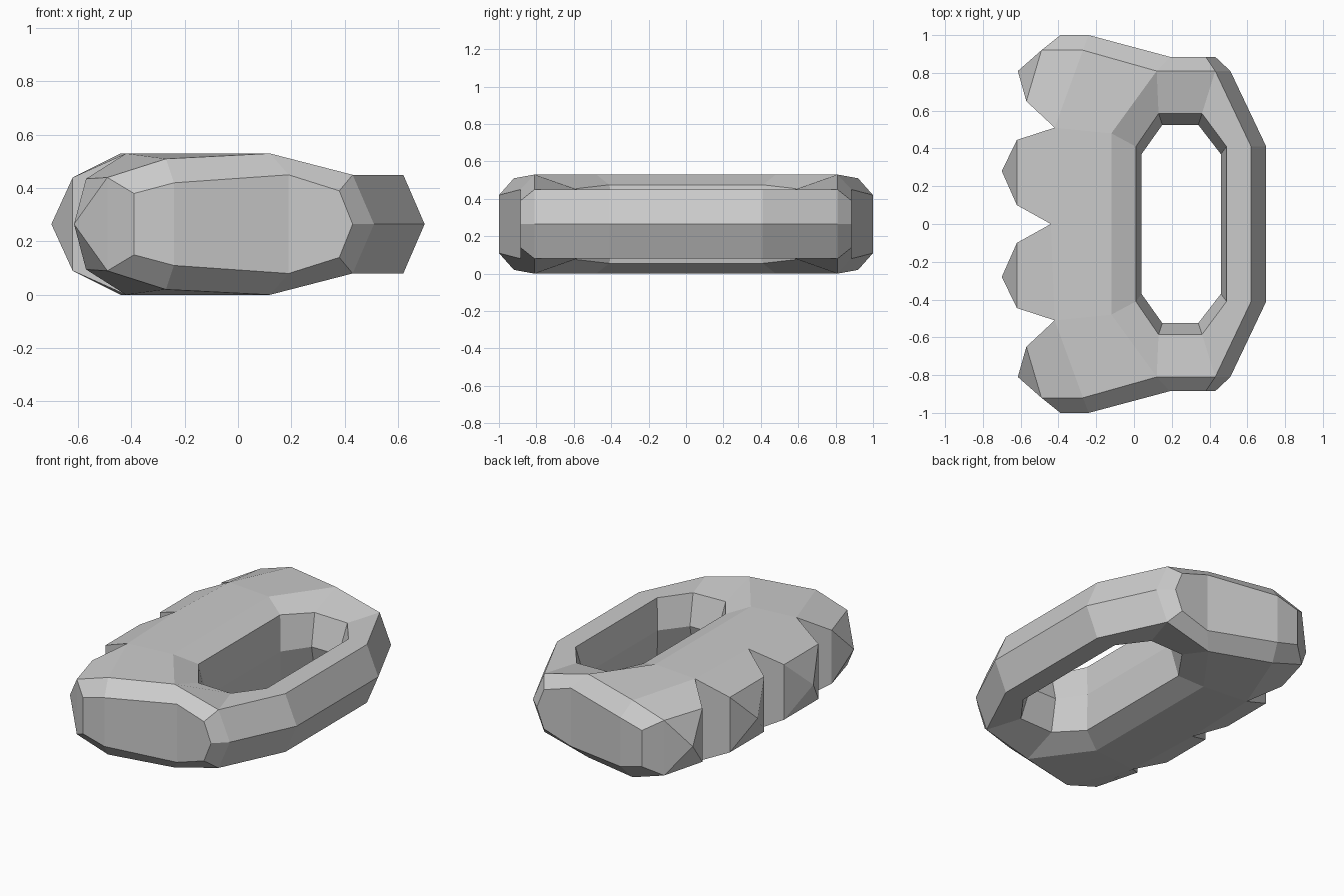
import bpy, bmesh
from mathutils import Matrix

if "Cube" in bpy.data.objects:
    bpy.data.objects.remove(bpy.data.objects["Cube"])

MID = 0.265  # height of the horizontal symmetry plane

# Named corner points of one quarter (upper half, +y side), z measured from the mid plane
P = {
    # finger scallops: valleys, bump corners, bump tips
    "Va": (-.44, 0, .265), "Vb": (-.42, .51, .265),
    "Ba": (-.62, .10, .175), "Bb": (-.62, .445, .175), "Bc": (-.57, .65, .17),
    "Ta": (-.70, .28, 0), "Tb": (-.615, .81, 0),
    # upper bevel and end side
    "Ua": (-.49, .92, .175), "Ub": (-.27, .92, .245), "Uc": (.12, .81, .265), "Ud": (.43, .81, .185),
    "Sa": (-.39, 1, .115), "Sb": (-.24, 1, .155), "Sc": (.19, .885, .185),
    "Sd": (.38, .885, .125), "Se": (.43, .885, 0),
    # fold before the hole, ring outside
    "F": (-.12, .48, .265), "O": (.62, .41, .185), "Ma": (.51, .81, 0), "Mb": (.70, .41, 0),
    # hole rim and hole waist
    "Ha": (.01, .41, .21), "Hb": (.13, .585, .19), "Hc": (.36, .585, .185), "Hd": (.49, .41, .185),
    "ha": (.04, .37, 0), "hb": (.15, .525, 0), "hc": (.34, .525, 0), "hd": (.46, .37, 0),
}

# Suffix 0 puts the point on y = 0, suffix _ drops it to the mid plane
TOP = ["Va Ba Bb Vb", "Vb Bc Ua Ub", "Va Vb F F0", "Vb Ub Uc F", "F Uc Hb Ha",
       "F0 F Ha Ha0", "Uc Ud Hc Hb", "Ud O Hd Hc", "O O0 Hd0 Hd"]
SIDES = ["Ua Ub Sb Sa", "Ub Uc Sc Sb", "Uc Ud Sd Sc", "Ud Ma Se Sd",
         "Ud O Mb Ma", "O O0 Mb0 Mb", "Sd Se Sd_"]
BUMPS = ["Ba Bb Ta", "Ba Ta Ba_", "Bb Ta Bb_", "Bc Ua Tb", "Bc Tb Bc_", "Ua Tb Ua_"]
HOLE = ["Ha0 Ha ha ha0", "Ha Hb hb ha", "Hb Hc hc hb", "Hc Hd hd hc", "Hd Hd0 hd0 hd"]
WALLS = [f"{a} {b} {b}_ {a}_" for a, b in
         (("Va", "Ba"), ("Bb", "Vb"), ("Vb", "Bc"), ("Ua", "Sa"),
          ("Sa", "Sb"), ("Sb", "Sc"), ("Sc", "Sd"))]


def point(name):
    x, y, z = P[name.rstrip("0_")]
    return (x, 0 if name.endswith("0") else y, 0 if name.endswith("_") else z)


def mirrored(bm, axis):
    """Copy everything across a plane through the origin."""
    factor = [1, 1, 1]
    factor[axis] = -1
    copy = bmesh.ops.duplicate(bm, geom=bm.verts[:] + bm.edges[:] + bm.faces[:])["geom"]
    verts = [g for g in copy if isinstance(g, bmesh.types.BMVert)]
    bmesh.ops.transform(bm, matrix=Matrix.Diagonal((*factor, 1)), verts=verts)
    bmesh.ops.remove_doubles(bm, verts=bm.verts[:], dist=0.0005)


# Build the quarter, mirror it twice and set it on the ground
bm = bmesh.new()
cache = {}
for face in TOP + SIDES + BUMPS + HOLE + WALLS:
    corners = []
    for name in face.split():
        co = point(name)
        if co not in cache:
            cache[co] = bm.verts.new(co)
        corners.append(cache[co])
    bm.faces.new(corners)
mirrored(bm, 1)
mirrored(bm, 2)
bmesh.ops.recalc_face_normals(bm, faces=bm.faces[:])
bmesh.ops.translate(bm, vec=(0, 0, MID), verts=bm.verts[:])

mesh = bpy.data.meshes.new("scalloped_hand_grip")
bm.to_mesh(mesh)
bm.free()
grip = bpy.data.objects.new("scalloped_hand_grip", mesh)
bpy.context.collection.objects.link(grip)
